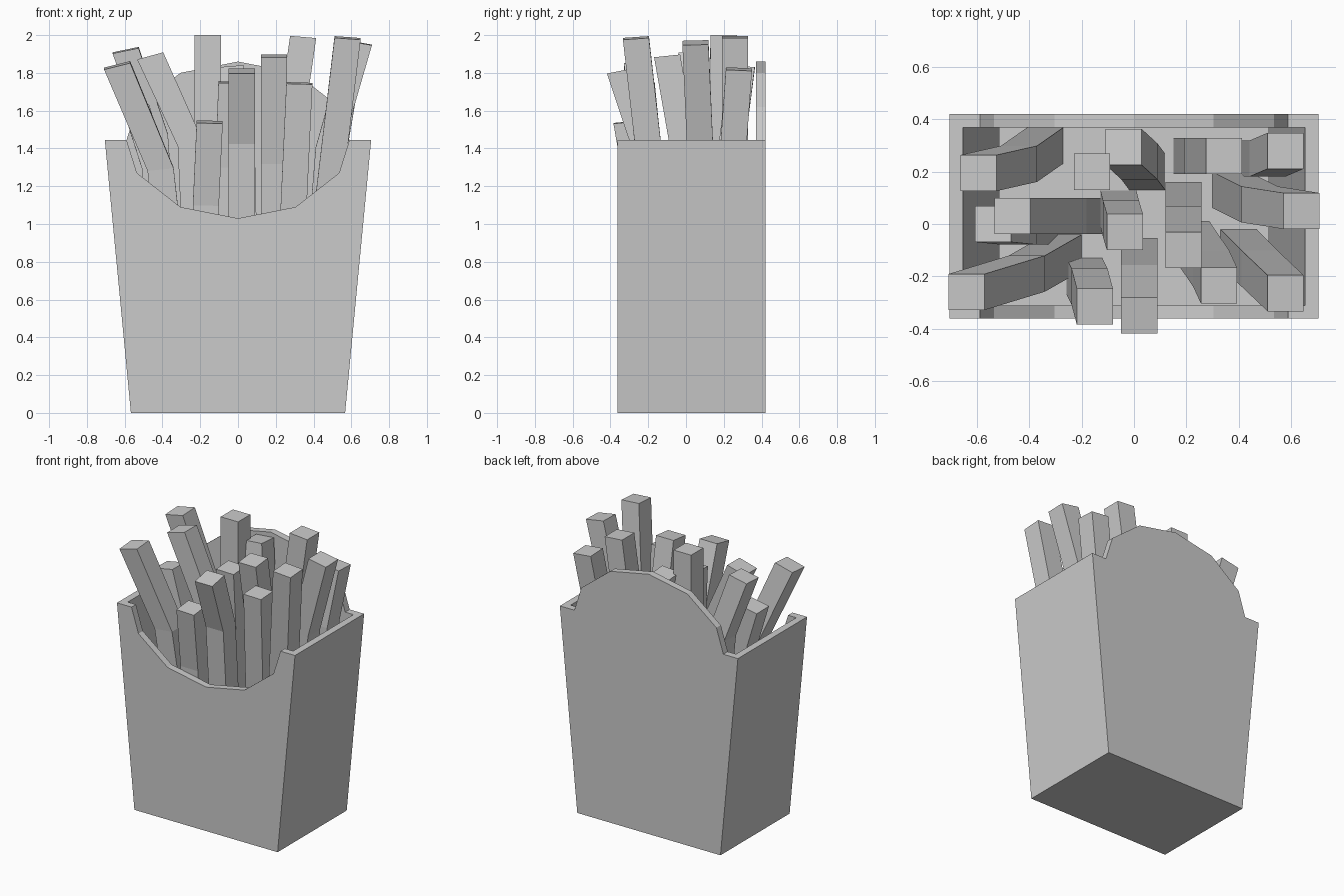
import bpy, bmesh
from mathutils import Vector

cube = bpy.data.objects.get("Cube")
if cube:
    bpy.data.objects.remove(cube, do_unlink=True)

grey = bpy.data.materials.new("plain_grey")
grey.use_nodes = True
colour = (0.6, 0.6, 0.6, 1)
grey.diffuse_color = colour
grey.node_tree.nodes["Principled BSDF"].inputs["Base Color"].default_value = colour


def finish(name, bm):
    bmesh.ops.recalc_face_normals(bm, faces=bm.faces)
    mesh = bpy.data.meshes.new(name)
    bm.to_mesh(mesh)
    bm.free()
    mesh.materials.append(grey)
    obj = bpy.data.objects.new(name, mesh)
    bpy.context.collection.objects.link(obj)
    return obj


def panel(name, outline, y0, y1):
    """Extrude an x-z outline along y."""
    bm = bmesh.new()
    face = bm.faces.new([bm.verts.new((x, y0, z)) for x, z in outline])
    ext = bmesh.ops.extrude_face_region(bm, geom=[face])["geom"]
    moved = [v for v in ext if isinstance(v, bmesh.types.BMVert)]
    bmesh.ops.translate(bm, verts=moved, vec=(0, y1 - y0, 0))
    return finish(name, bm)


# Carton dimensions
FRONT, BACK, WALL = -0.362, 0.42, 0.05
BASE, RIM, HEIGHT = 0.567, 0.705, 1.445

# Curve of the front scoop, mirrored upwards for the back flap
curve = [(0.59, 0), (0.535, 0.175), (0.305, 0.355), (0, 0.415)]


def wall_outline(sign):
    half = [(BASE, 0), (RIM, HEIGHT)] + [(x, HEIGHT + sign * d) for x, d in curve]
    return half + [(-x, z) for x, z in reversed(half[:-1])]


panel("carton_front", wall_outline(-1), FRONT, FRONT + WALL)
panel("carton_back", wall_outline(1), BACK - WALL, BACK)
for s, side in ((1, "left"), (-1, "right")):
    panel("carton_" + side,
          [(s * BASE, 0), (s * RIM, HEIGHT),
           (s * (RIM - WALL), HEIGHT), (s * (BASE - WALL), 0)],
          FRONT + WALL, BACK - WALL)
inner = BASE - WALL
panel("carton_floor", [(-inner, 0), (inner, 0), (inner, WALL), (-inner, WALL)],
      FRONT + WALL, BACK - WALL)


def fry(index, top, bend, foot):
    """Square stick through three centres, with its top cut across the lean."""
    bm = bmesh.new()
    top, bend = Vector(top), Vector(bend)
    foot = Vector((*foot, WALL))
    lean = (top - bend) / (top.z - bend.z)
    h = 0.069
    rings = []
    for c in (foot, bend, top):
        tilt = 0.6 if c is top else 0.25 if c is bend else 0
        ring = []
        for sx, sy in ((-h, -h), (h, -h), (h, h), (-h, h)):
            dz = -tilt * (lean.x * sx + lean.y * sy)
            ring.append(bm.verts.new(c + Vector((sx, sy, dz))))
        rings.append(ring)
    for a, b in zip(rings, rings[1:]):
        for i in range(4):
            j = (i + 1) % 4
            bm.faces.new((a[i], a[j], b[j], b[i]))
    bm.faces.new(rings[0])
    bm.faces.new(rings[-1])
    finish(f"fry_{index:02d}", bm)


# Fries: centre of the tip, of the bend and of the foot
fries = [
    ((-.64, -.26, 1.84), (-.41, -.19, 1.29), (-.27, -.11)),
    ((-.595, .195, 1.92), (-.44, .23, 1.47), (-.34, .3)),
    ((-.54, 0, 1.62), (-.44, -.01, 1.3), (-.36, -.01)),
    ((-.465, .03, 1.89), (-.25, .03, 1.42), (-.19, .03)),
    ((-.16, .2, 2), (-.16, .2, 1.4), (-.16, .2)),
    ((-.04, .295, 1.83), (.02, .24, 1.4), (.05, .2)),
    ((-.035, -.03, 1.75), (-.05, .02, 1.3), (-.06, .06)),
    ((.02, -.35, 1.81), (.02, -.225, 1.43), (.02, -.125)),
    ((-.15, -.315, 1.54), (-.17, -.24, 1.1), (-.19, -.2)),
    ((.19, -.1, 1.89), (.19, 0, 1.32), (.19, .09)),
    ((.345, .26, 1.99), (.26, .26, 1.4), (.22, .26)),
    ((.58, .28, 1.82), (.51, .25, 1.4), (.48, .25)),
    ((.64, .05, 1.96), (.48, .075, 1.4), (.37, .13)),
    ((.58, -.265, 1.985), (.48, -.17, 1.15), (.4, -.09)),
    ((.325, -.235, 1.745), (.295, -.17, 1.1), (.22, -.06)),
]
for n, centres in enumerate(fries, 1):
    fry(n, *centres)
